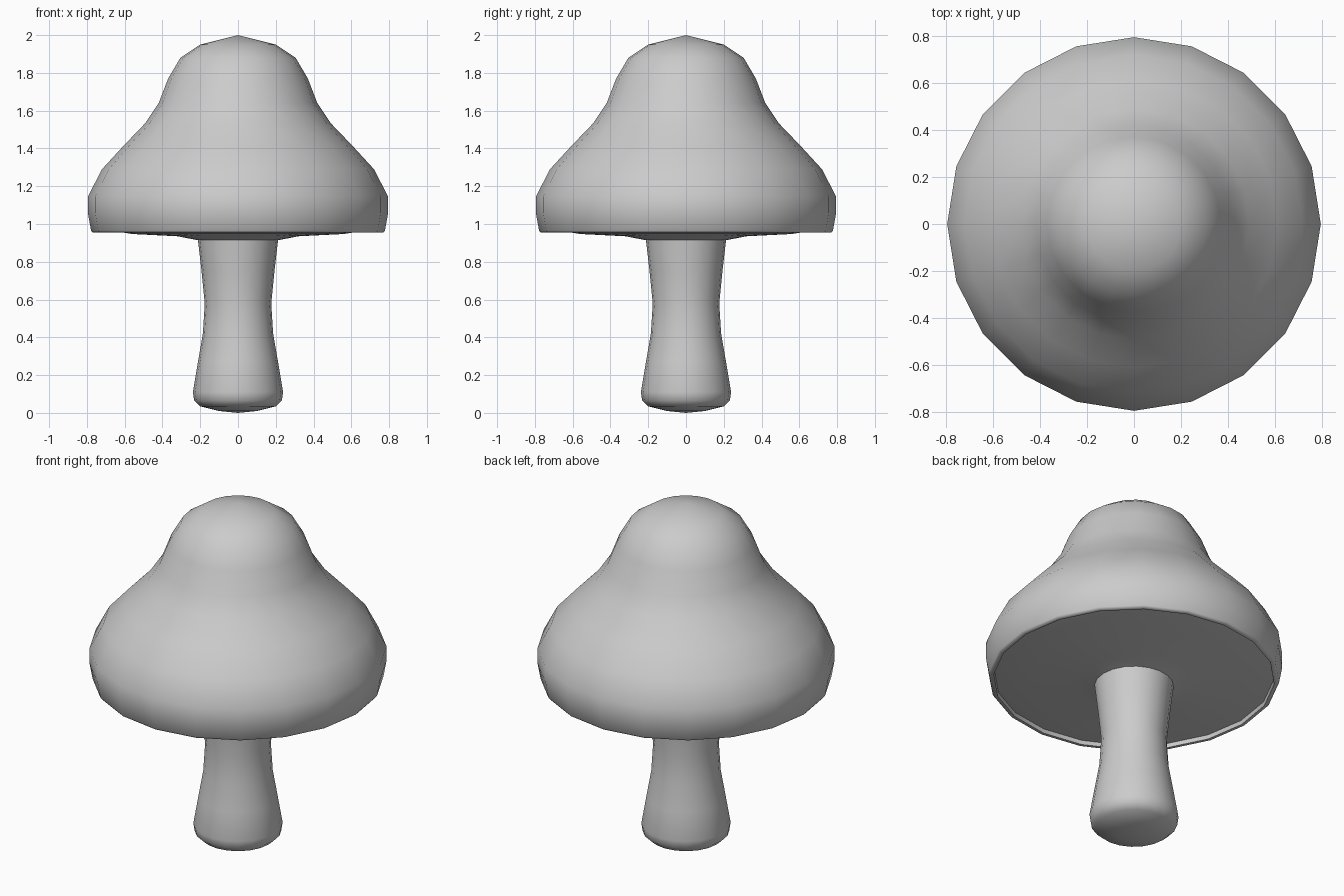
import bpy, bmesh
from math import cos, sin, tau, radians

if "Cube" in bpy.data.objects:
    bpy.data.objects.remove(bpy.data.objects["Cube"])

SIDES = 20


def lathe(name, profile, angle):
    """Revolve (radius, height) points around z; radius 0 makes a pole."""
    bm = bmesh.new()
    rings = []
    for r, z in profile:
        n = SIDES if r else 1
        rings.append([bm.verts.new((r * cos(tau * i / SIDES), r * sin(tau * i / SIDES), z))
                      for i in range(n)])
    for a, b in zip(rings, rings[1:]):
        for i in range(SIDES):
            j = (i + 1) % SIDES
            corners = [a[i % len(a)], a[j % len(a)], b[j % len(b)], b[i % len(b)]]
            bm.faces.new(list(dict.fromkeys(corners)))
    bmesh.ops.recalc_face_normals(bm, faces=bm.faces)
    mesh = bpy.data.meshes.new(name)
    bm.to_mesh(mesh)
    bm.free()
    obj = bpy.data.objects.new(name, mesh)
    bpy.context.collection.objects.link(obj)
    bpy.ops.object.select_all(action='DESELECT')
    obj.select_set(True)
    bpy.context.view_layer.objects.active = obj
    bpy.ops.object.shade_smooth_by_angle(angle=radians(angle))
    return obj


# One continuous skin: bell cap, thin rim lip, gill underside, waisted stem
cap = [(0, 2.0), (0.20, 1.95), (0.305, 1.88), (0.37, 1.77), (0.42, 1.64),
       (0.49, 1.535), (0.61, 1.41), (0.72, 1.29), (0.795, 1.145), (0.795, 1.06),
       (0.778, 0.965), (0.77, 0.955)]
underside = [(0.752, 0.955), (0.748, 0.978), (0.56, 0.947), (0.32, 0.935), (0.212, 0.914)]
stem = [(0.193, 0.75), (0.176, 0.58), (0.186, 0.42), (0.212, 0.27),
        (0.239, 0.11), (0.232, 0.065), (0.20, 0.035), (0.10, 0.01), (0, 0.0)]
lathe("mushroom", cap + underside + stem, 60)
